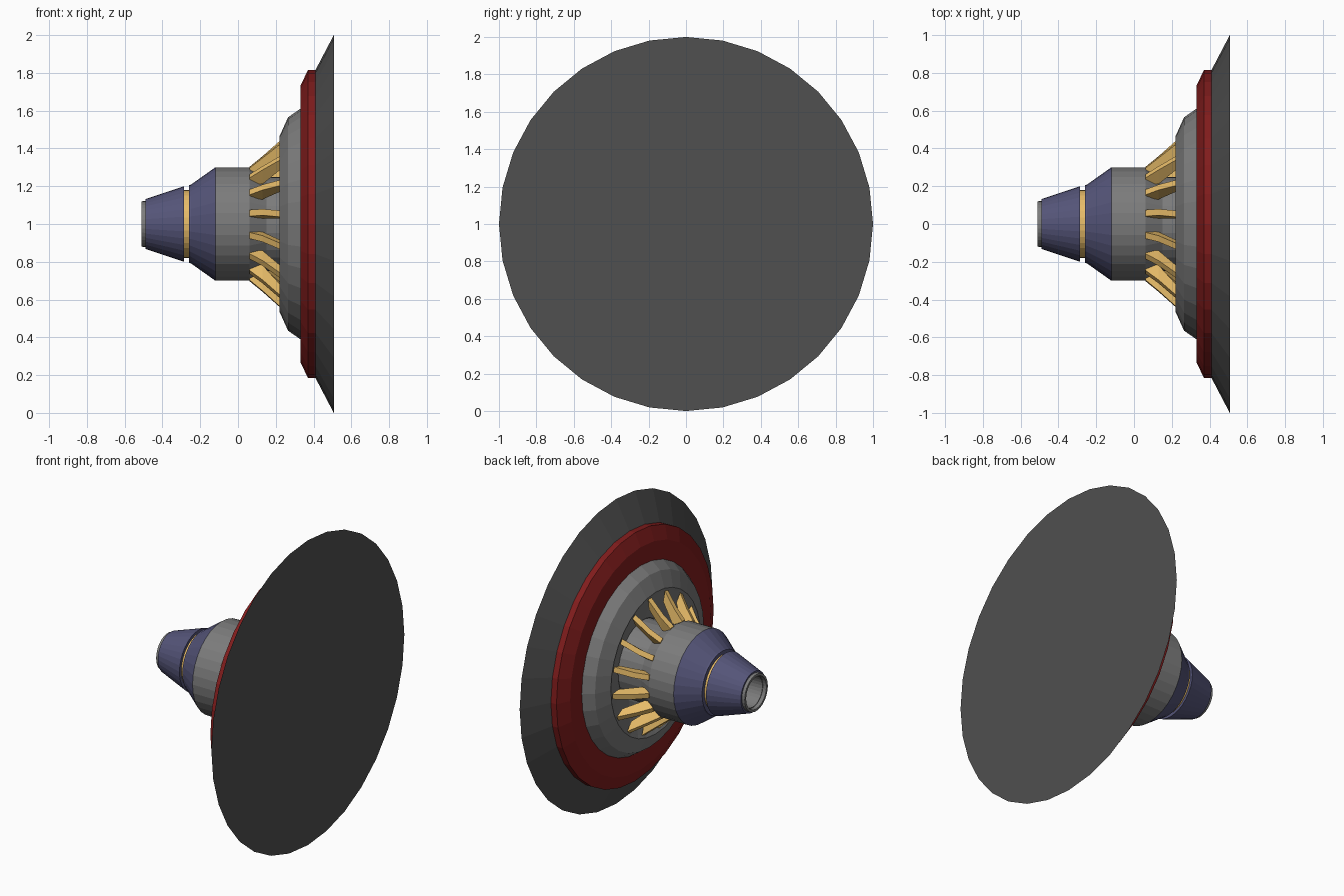
import bpy, bmesh
from math import sin, cos, pi, radians

if "Cube" in bpy.data.objects:
    bpy.data.objects.remove(bpy.data.objects["Cube"])

SIDES = 32
FINS = 16


def material(name, rgb):
    m = bpy.data.materials.new(name)
    m.diffuse_color = (*rgb, 1)
    m.use_nodes = True
    m.node_tree.nodes["Principled BSDF"].inputs["Base Color"].default_value = m.diffuse_color
    return m


GREY = material("mid_grey", (0.2, 0.2, 0.2))
DARK = material("dark_grey", (0.08, 0.08, 0.08))
BLUE = material("slate_blue", (0.09, 0.09, 0.19))
RED = material("deep_red", (0.22, 0.012, 0.012))
GOLD = material("gold", (0.8, 0.5, 0.14))


def polar(x, r, a):
    """Point at radius r and angle a about the engine axis (along x, at z = 1)."""
    return (x, r * cos(a), 1 + r * sin(a))


def finish(name, bm, mat):
    bmesh.ops.remove_doubles(bm, verts=bm.verts, dist=1e-5)
    bmesh.ops.recalc_face_normals(bm, faces=bm.faces)
    mesh = bpy.data.meshes.new(name)
    bm.to_mesh(mesh)
    bm.free()
    mesh.materials.append(mat)
    ob = bpy.data.objects.new(name, mesh)
    bpy.context.collection.objects.link(ob)
    return ob


def lathe(name, profile, mat, closed=False):
    """Revolve (x, radius) points; a first or last radius of 0 closes on the axis."""
    bm = bmesh.new()
    rings = []
    for x, r in profile:
        if r == 0:
            rings.append([bm.verts.new((x, 0, 1))] * SIDES)
        else:
            rings.append([bm.verts.new(polar(x, r, 2 * pi * i / SIDES)) for i in range(SIDES)])
    pairs = list(zip(rings, rings[1:]))
    if closed:
        pairs.append((rings[-1], rings[0]))
    for p, q in pairs:
        for i in range(SIDES):
            j = (i + 1) % SIDES
            quad = list(dict.fromkeys((p[i], p[j], q[j], q[i])))
            bm.faces.new(quad)
    return finish(name, bm, mat)


# nozzle tip with open bore
lathe("nozzle_tip", [(-0.30, 0), (-0.30, 0.10), (-0.51, 0.105), (-0.51, 0.12),
                     (-0.485, 0.122), (-0.485, 0.10)], GREY)
# tapered blue cones, separated by a recessed gold collar
lathe("rear_cone", [(-0.49, 0.105), (-0.49, 0.132), (-0.285, 0.2), (-0.285, 0.1)], BLUE, True)
lathe("collar", [(-0.29, 0.12), (-0.29, 0.18), (-0.25, 0.18), (-0.25, 0.12)], GOLD, True)
lathe("front_cone", [(-0.26, 0.15), (-0.26, 0.205), (-0.25, 0.208), (-0.12, 0.30),
                     (-0.12, 0.15)], BLUE, True)
# cylindrical body narrowing beneath the fins
lathe("body", [(-0.12, 0), (-0.12, 0.30), (0.06, 0.30), (0.15, 0.25), (0.34, 0.25), (0.34, 0)], GREY)
# hollow bell around the fin tips
lathe("bell", [(0.34, 0.24), (0.31, 0.26), (0.23, 0.445), (0.22, 0.465), (0.265, 0.565),
               (0.33, 0.61), (0.34, 0.61)], GREY, True)
# red collar and wide dark dish
lathe("red_ring", [(0.33, 0.58), (0.33, 0.73), (0.37, 0.815), (0.41, 0.815), (0.41, 0.58)], RED, True)
lathe("dish", [(0.41, 0), (0.41, 0.815), (0.507, 1.0), (0.507, 0)], DARK)

# swept fins: outline as (x, radius, swirl angle in degrees), given a tangential thickness
FIN = [(0.06, 0.27, 169.0), (0.06, 0.305, 169.0), (0.13, 0.362, 170.0), (0.225, 0.445, 173.0),
       (0.225, 0.38, 173.0), (0.13, 0.27, 170.0)]
bm = bmesh.new()
for k in range(FINS):
    sides = []
    for s in (-1, 1):
        loop = []
        for x, r, deg in FIN:
            a = radians(deg) + 2 * pi * k / FINS
            loop.append(bm.verts.new(polar(x, r, a + s * 0.017 / r)))
        sides.append(loop)
    n = len(FIN)
    a, b = sides
    for side in sides:
        # split at the bend so each half stays flat
        bm.faces.new((side[0], side[1], side[2], side[5]))
        bm.faces.new((side[5], side[2], side[3], side[4]))
    for i in range(n):
        j = (i + 1) % n
        bm.faces.new((a[i], a[j], b[j], b[i]))
finish("fins", bm, GOLD)
